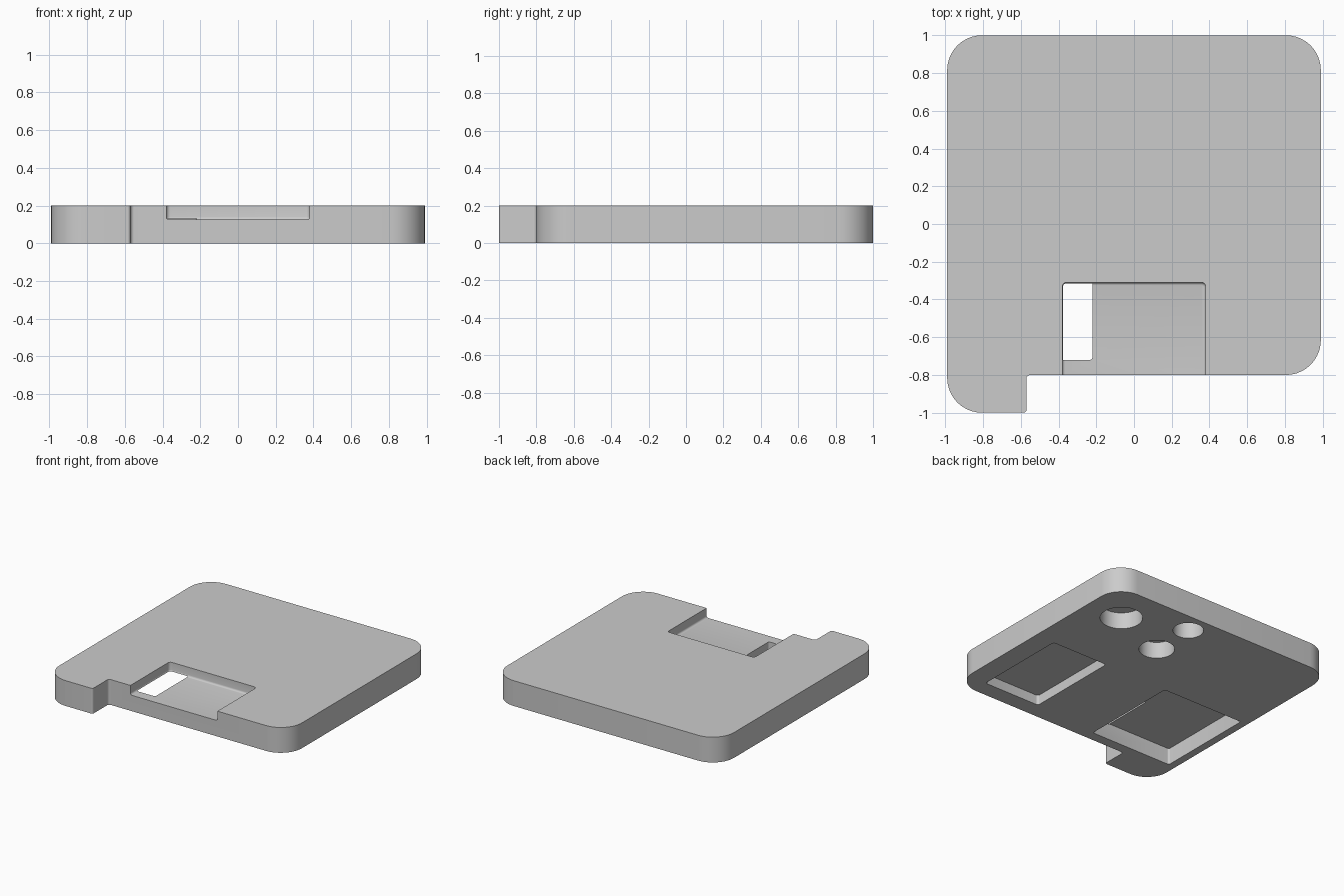
import bpy, bmesh, math
from mathutils import Vector

cube = bpy.data.objects.get("Cube")
if cube:
    bpy.data.objects.remove(cube, do_unlink=True)

grey = bpy.data.materials.new("plain_grey")
grey.use_nodes = True
GREY = (0.6, 0.6, 0.6, 1)
grey.diffuse_color = GREY
grey.node_tree.nodes["Principled BSDF"].inputs["Base Color"].default_value = GREY


def rounded(corners, steps=10):
    """Fillet a polygon given as (x, y, radius) corners."""
    out = []
    n = len(corners)
    for i, (x, y, r) in enumerate(corners):
        p = Vector((x, y))
        a = (Vector(corners[i - 1][:2]) - p).normalized()
        b = (Vector(corners[(i + 1) % n][:2]) - p).normalized()
        # All corners are right angles
        centre = p + (a + b) * r
        for k in range(steps + 1):
            t = k / steps * math.pi / 2
            out.append(centre - b * r * math.cos(t) - a * r * math.sin(t))
    return out


def rect(x0, x1, y0, y1, r):
    return rounded([(x0, y0, r), (x1, y0, r), (x1, y1, r), (x0, y1, r)], 5)


def circle(x, y, r, n=48):
    return [Vector((x + r * math.cos(2 * math.pi * k / n),
                    y + r * math.sin(2 * math.pi * k / n))) for k in range(n)]


def prism(name, outline, z0, z1, floor_fillet=0):
    """Extrude an outline from z0 to z1; optionally round the z0 edge."""
    bm = bmesh.new()
    base = bm.faces.new([bm.verts.new((p.x, p.y, z0)) for p in outline])
    ext = bmesh.ops.extrude_face_region(bm, geom=[base], use_keep_orig=True)
    verts = [v for v in ext["geom"] if isinstance(v, bmesh.types.BMVert)]
    bmesh.ops.translate(bm, verts=verts, vec=(0, 0, z1 - z0))
    bmesh.ops.recalc_face_normals(bm, faces=bm.faces)
    if floor_fillet:
        edges = [e for e in bm.edges
                 if all(abs(v.co.z - z0) < 1e-5 for v in e.verts)]
        bmesh.ops.bevel(bm, geom=edges, offset=floor_fillet, segments=4,
                        profile=0.5, affect='EDGES')
    mesh = bpy.data.meshes.new(name)
    bm.to_mesh(mesh)
    bm.free()
    mesh.materials.append(grey)
    obj = bpy.data.objects.new(name, mesh)
    bpy.context.collection.objects.link(obj)
    return obj


# Plate with rounded corners and a tab at the front
R = 0.185
plate = prism("base_plate", rounded([
    (-0.99, -1, R), (-0.57, -1, 0.015), (-0.57, -0.8, 0.02),
    (0.99, -0.8, R), (0.99, 1, R), (-0.99, 1, R)]), 0, 0.2)

# Front notch in the top, pockets and round holes in the underside
cutters = [
    prism("notch_cutter", rect(-0.38, 0.38, -0.95, -0.31, 0.022), 0.125, 0.3, 0.015),
    prism("small_pocket_cutter", rect(0.335, 0.825, -0.67, 0.087, 0.02), -0.1, 0.077),
    prism("large_pocket_cutter", rect(-0.93, -0.22, -0.72, 0.08, 0.015), -0.1, 0.13),
]
for x, y, r in [(0.68, 0.67, 0.153), (0.198, 0.84, 0.11), (0.198, 0.49, 0.128)]:
    cutters.append(prism("hole_cutter", circle(x, y, r), -0.1, 0.13))

bpy.ops.object.select_all(action='DESELECT')
bpy.context.view_layer.objects.active = plate
plate.select_set(True)
for cutter in cutters:
    cutter.hide_render = True
    mod = plate.modifiers.new(cutter.name, 'BOOLEAN')
    mod.operation = 'DIFFERENCE'
    mod.solver = 'EXACT'
    mod.object = cutter
    bpy.ops.object.modifier_apply(modifier=mod.name)
    bpy.data.objects.remove(cutter, do_unlink=True)

bpy.ops.object.shade_smooth_by_angle(angle=math.radians(30))
